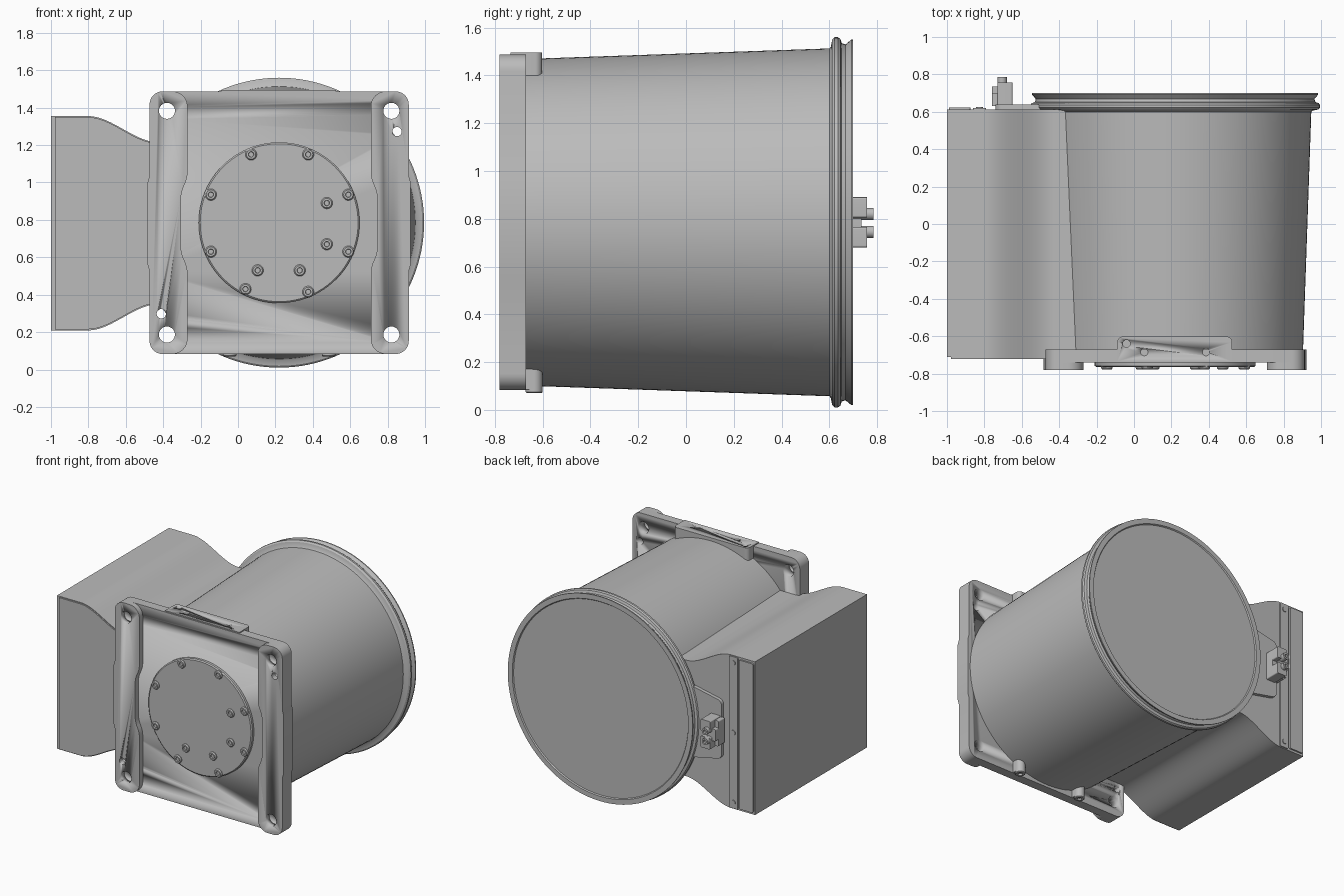
import bpy, bmesh, math
from mathutils import Vector

if "Cube" in bpy.data.objects:
    bpy.data.objects.remove(bpy.data.objects["Cube"], do_unlink=True)

GREY = (0.5, 0.5, 0.5, 1)
metal = bpy.data.materials.new("plain_grey")
metal.use_nodes = True
metal.diffuse_color = GREY
metal.node_tree.nodes["Principled BSDF"].inputs["Base Color"].default_value = GREY

CX, CZ = 0.22, 0.785          # drum axis


def finish(name, bm, angle=30):
    bmesh.ops.remove_doubles(bm, verts=bm.verts, dist=1e-5)
    bmesh.ops.recalc_face_normals(bm, faces=bm.faces)
    mesh = bpy.data.meshes.new(name)
    bm.to_mesh(mesh)
    bm.free()
    ob = bpy.data.objects.new(name, mesh)
    bpy.context.collection.objects.link(ob)
    mesh.materials.append(metal)
    bpy.ops.object.select_all(action='DESELECT')
    ob.select_set(True)
    bpy.context.view_layer.objects.active = ob
    bpy.ops.object.shade_smooth_by_angle(angle=math.radians(angle))
    return ob


def rounded(points, steps=8):
    """Outline from (a, b, radius) corners."""
    out = []
    for i, (a, b, r) in enumerate(points):
        p = Vector((a, b))
        if r == 0:
            out.append(p)
            continue
        start = p + (Vector(points[i - 1][:2]) - p).normalized() * r
        end = p + (Vector(points[(i + 1) % len(points)][:2]) - p).normalized() * r
        for k in range(steps + 1):
            angle = k / steps * math.pi / 2
            out.append(p + (start - p) * (1 - math.sin(angle)) + (end - p) * (1 - math.cos(angle)))
    return out


def prism(name, outline, t0, t1, axis='y'):
    place = (lambda p, t: (p[0], t, p[1])) if axis == 'y' else (lambda p, t: (p[0], p[1], t))
    bm = bmesh.new()
    low = [bm.verts.new(place(p, t0)) for p in outline]
    high = [bm.verts.new(place(p, t1)) for p in outline]
    bm.faces.new(low)
    bm.faces.new(high)
    for i in range(len(low)):
        j = (i + 1) % len(low)
        bm.faces.new((low[i], low[j], high[j], high[i]))
    return finish(name, bm)


def block(name, x0, x1, y0, y1, z0, z1, r=0):
    return prism(name, rounded([(x0, z0, r), (x1, z0, r), (x1, z1, r), (x0, z1, r)]), y0, y1)


def lathe(name, profile, x, other, axis='y', segs=24):
    """Spin (radius, height) points around an axis parallel to y or z."""
    bm = bmesh.new()
    if axis == 'y':
        centre, direction = Vector((x, 0, other)), Vector((0, 1, 0))
    else:
        centre, direction = Vector((x, other, 0)), Vector((0, 0, 1))
    verts = [bm.verts.new(centre + direction * h + Vector((r, 0, 0))) for r, h in profile]
    edges = [bm.edges.new(pair) for pair in zip(verts, verts[1:])]
    bmesh.ops.spin(bm, geom=verts + edges, cent=centre, axis=direction,
                   angle=math.tau, steps=segs, use_merge=True)
    return finish(name, bm)


def rod(name, x, other, r, h0, h1, axis='y'):
    return lathe(name, [(0, h0), (r, h0), (r, h1), (0, h1)], x, other, axis)


def drill(targets, cutters):
    for ob in targets:
        bpy.context.view_layer.objects.active = ob
        for cutter in cutters:
            mod = ob.modifiers.new("hole", 'BOOLEAN')
            mod.operation = 'DIFFERENCE'
            mod.solver = 'EXACT'
            mod.object = cutter
            bpy.ops.object.modifier_apply(modifier=mod.name)
    for cutter in cutters:
        bpy.data.objects.remove(cutter, do_unlink=True)


# Tapered drum with rolled rim, groove, flared lip and recessed end cap
lathe("drum", [(0, -0.67), (0.684, -0.67), (0.728, 0.6), (0.735, 0.606), (0.765, 0.612),
               (0.775, 0.622), (0.775, 0.636), (0.768, 0.646), (0.75, 0.652), (0.745, 0.668),
               (0.765, 0.692), (0.765, 0.7), (0.728, 0.7), (0.722, 0.692), (0, 0.692)],
      CX, CZ, segs=128)

# Mounting plate with slightly proud side pads
W, H = 0.693, 0.702
side = [(W, -H, 0.07), (W, -0.26, 0), (W + 0.01, -0.225, 0),
        (W + 0.01, 0.215, 0), (W, 0.25, 0), (W, H, 0.07)]
outline = side + [(-x, z, r) for x, z, r in reversed(side)]
plate = prism("mounting_plate", rounded([(CX + x, CZ + z, r) for x, z, r in outline]), -0.74, -0.67)

# Raised strips, hollowed around the round cover
inner = [(0.49, H, 0.08), (0.49, 0.24, 0.03), (0.525, 0.16, 0.03),
         (0.525, -0.16, 0.03), (0.49, -0.24, 0.03), (0.49, -H, 0.08)]
strips = [prism(label + "_raised_strip",
                rounded([(CX + s * x, CZ + z, r) for x, z, r in side + inner]), -0.78, -0.74)
          for label, s in (("left", 1), ("right", -1))]

# Bolt holes in the four corners and two small locating holes
holes = [rod("cutter", CX + sx * 0.6, CZ + sz * 0.598, 0.043, -0.9, -0.5)
         for sx in (-1, 1) for sz in (-1, 1)]
holes += [rod("cutter", CX + s * 0.63, CZ + s * 0.487, 0.025, -0.9, -0.5) for s in (-1, 1)]
drill([plate] + strips, holes)

# Round cover and its button-head screws
lathe("round_cover", [(0, -0.73), (0.43, -0.73), (0.43, -0.758), (0.422, -0.765), (0, -0.765)],
      CX, CZ, segs=96)
screw_spots = [(0.07, 1.15), (0.375, 1.15), (-0.145, 0.935), (0.59, 0.935), (0.475, 0.89),
               (0.475, 0.67), (0.59, 0.63), (-0.145, 0.63), (0.105, 0.53), (0.33, 0.53),
               (0.04, 0.43), (0.375, 0.415)]
for x, z in screw_spots:
    lathe("cover_screw", [(0, -0.76), (0.031, -0.76), (0.031, -0.77), (0.025, -0.778),
                          (0.015, -0.778), (0.013, -0.769), (0, -0.769)], x, z)

# Top tab with screw holes
tab = prism("top_tab", rounded([(-0.09, -0.735, 0), (0.525, -0.735, 0),
                                (0.525, -0.602, 0.03), (-0.09, -0.602, 0.03)]), 1.4, 1.495, 'z')
drill([tab], [rod("cutter", x, y, 0.02, 1.46, 1.6, 'z')
              for x, y in ((-0.04, -0.64), (0.055, -0.685), (0.385, -0.685))])

# Bottom posts with sockets
for x in (CX - 0.265, CX + 0.265):
    lathe("bottom_post", [(0, 0.18), (0.036, 0.18), (0.036, 0.075), (0.031, 0.07),
                          (0.016, 0.07), (0.016, 0.1), (0, 0.1)], x, -0.636, 'z')
    block("post_web", x - 0.036, x + 0.036, -0.68, -0.636, 0.085, 0.18)

# Side housing with S-curved shoulders
top = [(-1, 0.573), (-0.83, 0.573)]
for k in range(17):
    t = k / 16
    top.append((-0.8 + 0.37 * t, 0.573 - 0.139 * (3 * t * t - 2 * t ** 3)))
top.append((-0.25, 0.434))
MZ = 0.782
prism("side_housing", [(x, MZ + z) for x, z in top] + [(x, MZ - z) for x, z in reversed(top)],
      -0.712, 0.612)

# Thin front cover of the housing
cover = [(max(x, -0.978), z - 0.006) for x, z in top if x < -0.45]
prism("housing_front_cover", [(x, MZ + z) for x, z in cover]
      + [(x, MZ - z) for x, z in reversed(cover)], -0.721, -0.712)

# Rear panel, seam strip and its screws
block("rear_panel", -0.99, -0.875, 0.605, 0.624, 0.225, 1.34, 0.01)
block("rear_seam_strip", -0.862, -0.79, 0.605, 0.62, 0.215, 1.35, 0.01)
for z in (0.26, MZ, 1.305):
    rod("seam_screw", -0.826, z, 0.018, 0.61, 0.626)

# Connector pad and connector
prism("connector_pad", rounded([(-0.74, 0.57, 0.03), (-0.5, 0.52, 0), (-0.5, 1.05, 0),
                                (-0.74, 1.0, 0.03)]), 0.605, 0.638)
block("connector_base", -0.76, -0.65, 0.63, 0.70, 0.69, 0.88, 0.01)
block("connector_body", -0.76, -0.69, 0.69, 0.735, 0.74, 0.83, 0.01)
for z0, z1 in ((0.68, 0.765), (0.805, 0.89)):
    block("connector_jaw", -0.73, -0.65, 0.63, 0.757, z0, z1, 0.008)
for z in (0.745, 0.82):
    lathe("connector_screw", [(0, 0.7), (0.025, 0.7), (0.025, 0.785), (0.012, 0.785),
                              (0.012, 0.77), (0, 0.77)], -0.705, z)
